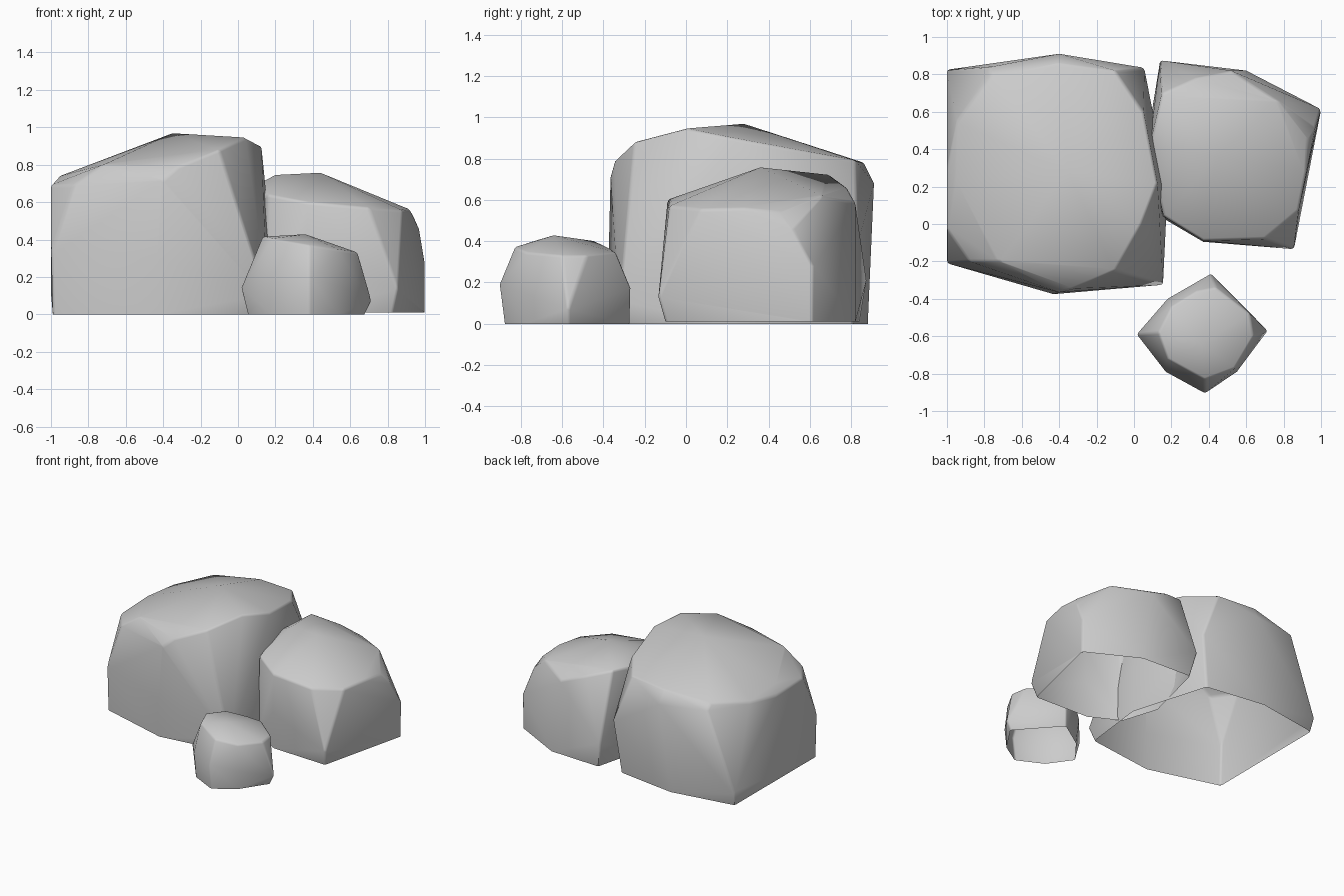
import bpy, bmesh, math

if "Cube" in bpy.data.objects:
    bpy.data.objects.remove(bpy.data.objects["Cube"])


def rock(name, base, upper, bevel, ground=0.0):
    """Convex faceted boulder with an open underside and softened ridges."""
    bm = bmesh.new()
    for x, y in base:
        bm.verts.new((x, y, ground))
    for p in upper:
        bm.verts.new(p)
    res = bmesh.ops.convex_hull(bm, input=bm.verts[:])
    junk = {g for g in res["geom_interior"] + res["geom_unused"]
            if isinstance(g, bmesh.types.BMVert)}
    if junk:
        bmesh.ops.delete(bm, geom=list(junk), context='VERTS')
    bmesh.ops.recalc_face_normals(bm, faces=bm.faces[:])
    # merge nearly flat facets, then open the underside
    bmesh.ops.dissolve_limit(bm, angle_limit=math.radians(2),
                             verts=bm.verts[:], edges=bm.edges[:])
    under = [f for f in bm.faces
             if all(v.co.z < ground + 1e-4 for v in f.verts)]
    bmesh.ops.delete(bm, geom=under, context='FACES')
    me = bpy.data.meshes.new(name)
    bm.to_mesh(me)
    bm.free()
    ob = bpy.data.objects.new(name, me)
    bpy.context.collection.objects.link(ob)
    mod = ob.modifiers.new("soft_ridges", 'BEVEL')
    mod.width = bevel
    mod.segments = 2
    mod.limit_method = 'ANGLE'
    mod.angle_limit = math.radians(32)
    bpy.ops.object.select_all(action='DESELECT')
    ob.select_set(True)
    bpy.context.view_layer.objects.active = ob
    bpy.ops.object.modifier_apply(modifier=mod.name)
    # keep the open rim on the ground
    for v in ob.data.vertices:
        v.co.z = max(v.co.z, ground)
    bpy.ops.object.shade_smooth_by_angle(angle=math.radians(40))
    return ob


# Tall boulder at the back left
rock("large_boulder",
     [(-.985, .8), (-.99, -.21), (-.43, -.37), (.12, -.3), (.18, .2),
      (.0, .81), (-.48, .88)],
     [(-1, .825, .1), (-1, -.21, .33), (-1, .3, .68), (-1, -.03, .69),
      (-.95, .23, .74), (-.88, -.2, .69), (-.72, -.2, .8),
      (-.43, -.375, .3), (-.4, -.365, .72), (-.32, -.345, .79),
      (-.1, -.25, .88), (.04, .0, .945), (-.35, .28, .968),
      (.125, .22, .9), (.155, -.325, .1), (.18, .2, .35),
      (.05, .6, .83), (-.1, .82, .79), (.055, .835, .4), (-.4, .86, .78),
      (-.4, .91, .68), (-.77, .84, .7), (-.77, .79, .745),
      (-.95, .55, .71)], .015)

# Medium boulder at the back right
rock("medium_boulder",
     [(.18, .84), (.6, .82), (1, .61), (.83, -.1), (.37, -.08),
      (.14, .04), (.05, .32), (.13, .65)],
     [(.44, .36, .757), (.2, .4, .745), (.15, .7, .72), (.33, .78, .66),
      (.52, .82, .59), (.77, .66, .62), (.93, .45, .54), (.92, .27, .56),
      (.88, .07, .555), (.7, -.08, .57), (.37, -.09, .6), (.16, .04, .64),
      (.08, .4, .68), (1, .615, .27), (.97, .52, .45), (.855, -.135, .13),
      (.37, -.095, .3), (.14, .875, .2)], .015, .01)

# Small stone in front
rock("small_stone",
     [(.05, -.6), (.18, -.78), (.38, -.88), (.54, -.78), (.68, -.57),
      (.41, -.27), (.2, -.41)],
     [(.015, -.59, .14), (.17, -.79, .2), (.38, -.905, .19),
      (.55, -.79, .15), (.715, -.57, .07), (.41, -.265, .17),
      (.18, -.4, .2), (.13, -.58, .415), (.18, -.72, .405),
      (.36, -.64, .428), (.38, -.83, .37), (.54, -.77, .345),
      (.64, -.6, .33), (.62, -.48, .33), (.44, -.34, .345),
      (.33, -.36, .36), (.2, -.44, .4)], .012)
